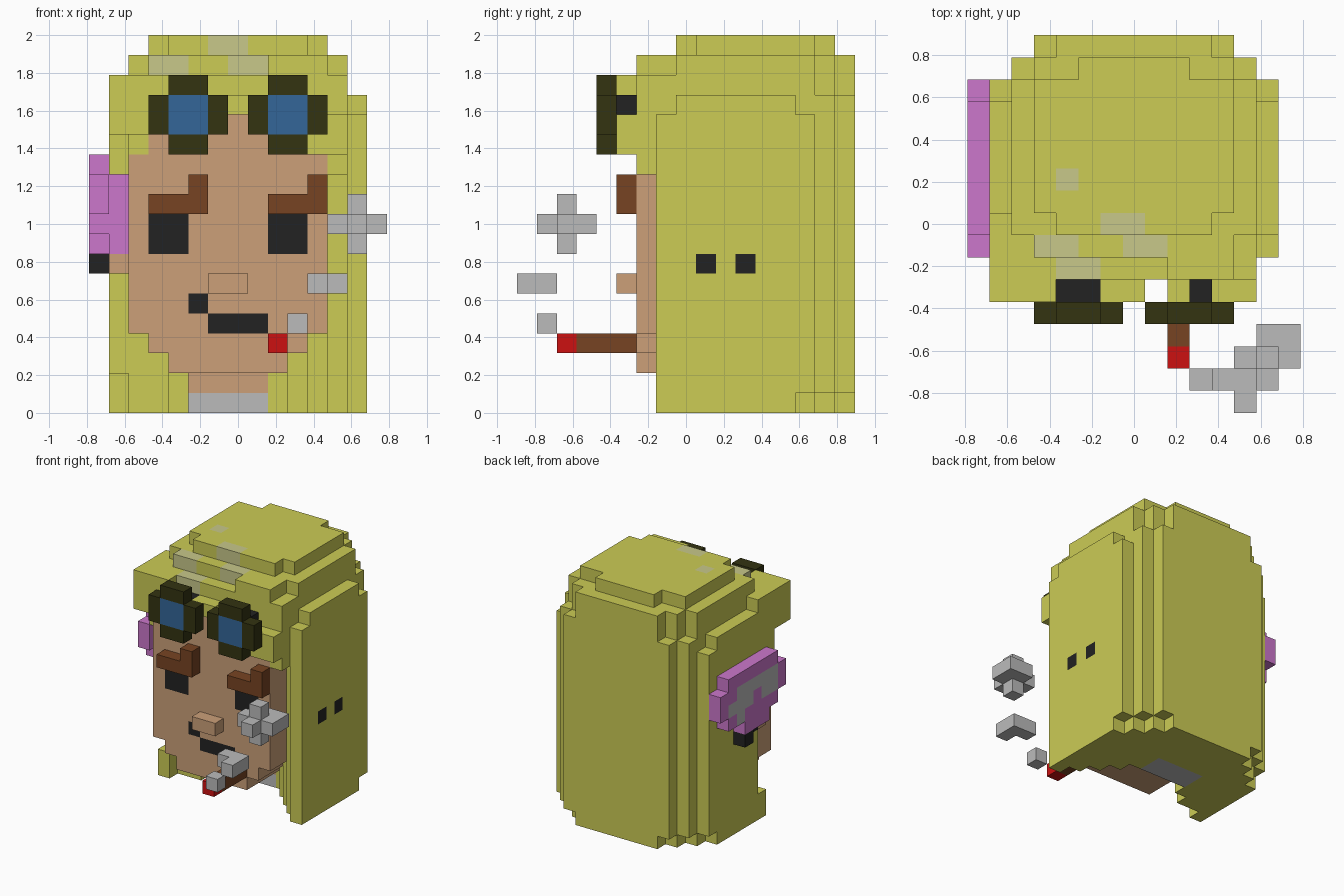
import bpy
import bmesh

cube = bpy.data.objects.get("Cube")
if cube:
    bpy.data.objects.remove(cube, do_unlink=True)

UNIT = 2 / 19                      # edge length of one block
SIZE_X, SIZE_Y = 15, 17            # blocks across and deep
cells = {}                         # block position -> part name


def span(value):
    """Turn a single index or a (first, last) pair into a range."""
    first, last = value if isinstance(value, tuple) else (value, value)
    return range(first, last + 1)


def put(part, across, deep, high):
    """Fill a block of cells with a part, replacing whatever was there."""
    for i in span(across):
        for j in span(deep):
            for k in span(high):
                cells[i, j, k] = part


def carve(across, deep, high):
    for i in span(across):
        for j in span(deep):
            for k in span(high):
                cells.pop((i, j, k), None)


def linear(channel):
    c = channel / 255
    return c / 12.92 if c <= 0.04045 else ((c + 0.055) / 1.055) ** 2.4


def make_material(name, hex_code):
    rgb = [linear(byte) for byte in bytes.fromhex(hex_code)]
    material = bpy.data.materials.new(name)
    material.use_nodes = True
    material.diffuse_color = (*rgb, 1)
    shader = material.node_tree.nodes["Principled BSDF"]
    shader.inputs["Base Color"].default_value = (*rgb, 1)
    shader.inputs["Roughness"].default_value = 0.9
    return material


# Hair: columns stepping back towards the neck and rounded at the rear
for i in range(1, 14):
    edge = min(i - 1, 13 - i)
    front = min(7 + edge, 11)
    if i < 3:
        front = 9
    back = 14 + min(edge, 2)
    put("hair", i, (front, back), (1, 14))
    put("hair", i, (front, back - (edge < 3)), 0)
put("hair", 1, 8, (0, 1))
put("hair", 1, (7, 8), (12, 14))

# Hair crown: shrinking layers
put("hair", (1, 13), (8, 13), 15)
put("hair", (2, 12), (6, 15), (14, 15))
put("hair", (3, 11), 16, 15)
put("hair", (2, 12), (6, 14), 16)
put("hair", (3, 11), 15, 16)
put("hair", (4, 10), 16, 16)
put("hair", (2, 12), (8, 14), 17)
put("hair", (3, 11), (7, 15), 17)
put("hair", (4, 10), 16, 17)
put("hair", (9, 11), 6, 17)
put("hair", (3, 11), (9, 14), 18)
put("hair", (4, 10), 8, 18)
put("hair", (5, 9), 15, 18)

# Head with a tapering jaw, neck and collar
put("head", (2, 11), (6, 12), (4, 12))
put("head", (3, 10), (6, 12), 3)
put("head", (4, 9), (6, 12), 2)
put("head", (3, 10), (6, 12), 13)
put("head", (5, 8), (6, 12), 14)
put("head", (5, 8), (11, 12), 1)
put("collar", (5, 8), (11, 12), 0)

# Fringe swept to one side
put("hair", (2, 12), (6, 7), (15, 16))
put("hair", 2, (6, 8), 13)
put("hair", (11, 12), (6, 8), (13, 14))
put("hair", 12, (6, 8), 12)
put("hair", (1, 3), 5, (14, 16))
put("hair", 1, (6, 8), (14, 16))
put("hair", (6, 7), 5, 15)
put("hair", (9, 12), 5, 14)
put("hair", (11, 12), 5, 13)

# Pale glints on the hair
for i, j, k in ((6, 8, 18), (3, 7, 17), (7, 7, 17), (4, 6, 16)):
    put("hair_glint", (i, i + 1), j, k)
put("hair_glint", 4, 10, 18)

# Goggles: a rounded frame, blue lens and dark mount on each side
for left in (3, 8):
    put("goggle_frame", (left, left + 3), 4, (14, 15))
    put("goggle_frame", (left + 1, left + 2), 4, (13, 16))
    put("goggle_lens", (left + 1, left + 2), 4, (14, 15))
put("goggle_mount", (4, 5), 5, 15)
put("goggle_mount", 10, 5, 15)

# Eyes and eyebrows
for left, raised in ((3, 5), (9, 11)):
    put("eyes", (left, left + 1), 6, (8, 9))
    put("eyebrows", (left, left + 2), 5, 10)
    put("eyebrows", raised, 5, 11)

# Nose, mouth and cigar
put("nose", (6, 7), 5, 6)
put("mouth", (6, 8), 6, 4)
put("mouth", 5, 6, 5)
put("cigar", 9, (3, 5), 3)
put("cigar_tip", 9, 2, 3)

# Ear, side ribbon with a grey pattern, and earrings
put("ear", 1, (8, 10), 7)
put("ribbon", 1, (8, 10), (8, 11))
for k, reach in ((12, (8, 13)), (11, (7, 14)), (10, (7, 14)), (9, (8, 13)), (8, (9, 11))):
    put("ribbon", 0, reach, k)
put("ribbon_pattern", 0, (8, 12), 11)
put("ribbon_pattern", 0, (8, 9), 10)
put("ribbon_pattern", 0, (11, 13), 10)
put("ribbon_pattern", 0, 12, 9)
put("earrings", 0, 11, 7)
put("earrings", 1, 9, 7)
for j in (9, 11):
    put("earrings", 13, j, 7)

# Smoke puffs rising from the cigar
put("smoke", 10, 1, 4)
put("smoke", (11, 12), 1, 6)
put("smoke", 12, 0, 6)
put("smoke", (12, 14), 2, 9)
put("smoke", 13, (1, 3), 9)
put("smoke", 13, 2, (8, 10))
put("smoke", 14, 3, 9)

# One material per colour, shared by the parts listed with it
PALETTE = {
    "hair yellow": ("CCCC55", "hair"),
    "pale yellow": ("C8C88A", "hair_glint"),
    "skin": ("CCA079", "head nose ear"),
    "pink": ("CC77CC", "ribbon"),
    "grey": ("BBBBBB", "collar ribbon_pattern smoke"),
    "dark olive": ("333311", "goggle_frame"),
    "lens blue": ("336699", "goggle_lens"),
    "black": ("222222", "goggle_mount eyes mouth earrings"),
    "brown": ("774422", "eyebrows cigar"),
    "red": ("CC1111", "cigar_tip"),
}


def corner_ring(axis, sign):
    """Corner offsets of one block face, wound to point outwards."""
    ring = []
    for u, v in ((0, 0), (1, 0), (1, 1), (0, 1)):
        point = [0, 0, 0]
        point[axis] = int(sign > 0)
        point[(axis + 1) % 3] = u
        point[(axis + 2) % 3] = v
        ring.append(point)
    return ring if sign > 0 else ring[::-1]


def build(part, material):
    """Build the outer faces of all blocks belonging to a part."""
    bm = bmesh.new()
    for cell, owner in cells.items():
        if owner != part:
            continue
        for axis in range(3):
            for sign in (-1, 1):
                neighbour = list(cell)
                neighbour[axis] += sign
                if tuple(neighbour) in cells:
                    continue
                verts = []
                for offset in corner_ring(axis, sign):
                    x, y, z = (c + o for c, o in zip(cell, offset))
                    verts.append(bm.verts.new(((x - SIZE_X / 2) * UNIT, (y - SIZE_Y / 2) * UNIT, z * UNIT)))
                bm.faces.new(verts)
    bmesh.ops.remove_doubles(bm, verts=bm.verts, dist=UNIT / 100)
    mesh = bpy.data.meshes.new(part)
    bm.to_mesh(mesh)
    bm.free()
    mesh.materials.append(material)
    bpy.context.collection.objects.link(bpy.data.objects.new(part, mesh))


for colour, (hex_code, parts) in PALETTE.items():
    shared = make_material(colour, hex_code)
    for part in parts.split():
        build(part, shared)
